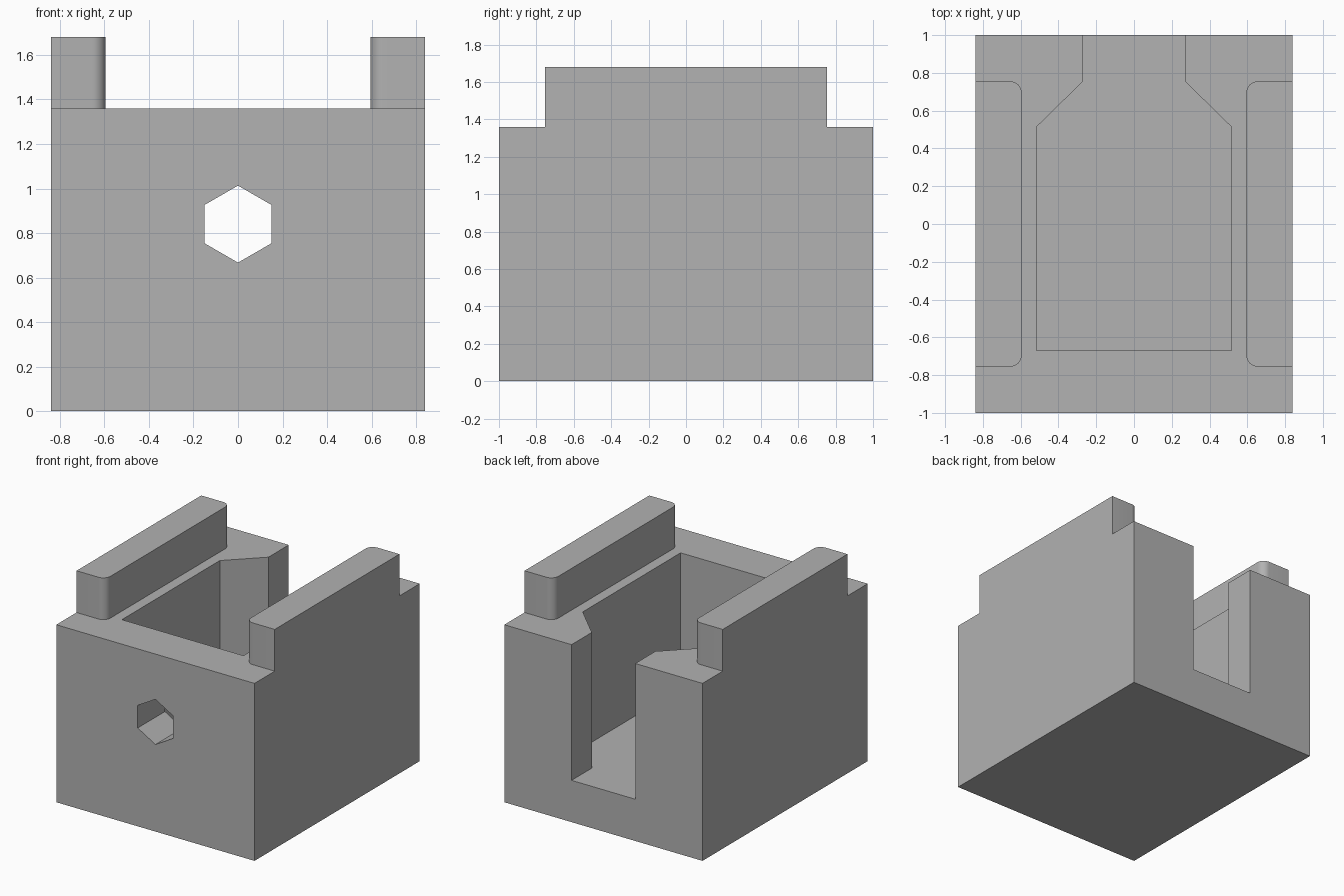
import bpy
import bmesh
from math import sin, cos, pi, radians
from mathutils import Matrix

cube = bpy.data.objects.get("Cube")
if cube:
    bpy.data.objects.remove(cube, do_unlink=True)

# Main dimensions
HALF_X, HALF_Y, HEIGHT = 0.84, 1.0, 1.68
SHOULDER, FLOOR = 1.36, 0.32
RAIL_X, RAIL_Y, RADIUS = 0.595, 0.755, 0.06
OUT = 1.3  # overshoot of cutters past the block

grey = bpy.data.materials.new("plain_grey")
grey.use_nodes = True
colour = (0.445, 0.445, 0.445, 1)
grey.diffuse_color = colour
grey.node_tree.nodes["Principled BSDF"].inputs["Base Color"].default_value = colour


def prism(name, outline, low, high, matrix=Matrix()):
    """Extrude a plan outline from low to high, then place it."""
    bm = bmesh.new()
    face = bm.faces.new([bm.verts.new((x, y, low)) for x, y in outline])
    top = bmesh.ops.extrude_face_region(bm, geom=[face])["geom"]
    verts = [v for v in top if isinstance(v, bmesh.types.BMVert)]
    bmesh.ops.translate(bm, verts=verts, vec=(0, 0, high - low))
    bmesh.ops.transform(bm, matrix=matrix, verts=bm.verts)
    bmesh.ops.recalc_face_normals(bm, faces=bm.faces)
    mesh = bpy.data.meshes.new(name)
    bm.to_mesh(mesh)
    bm.free()
    mesh.materials.append(grey)
    obj = bpy.data.objects.new(name, mesh)
    bpy.context.collection.objects.link(obj)
    return obj


def mirrored(half):
    """Close a right-hand outline with its mirror image across x = 0."""
    return half + [(-x, y) for x, y in reversed(half)]


# Solid block
body = prism("holder_body", mirrored([(HALF_X, -HALF_Y), (HALF_X, HALF_Y)]), 0, HEIGHT)

# Space around the two rails, with rounded inner rail corners
arc = [(RAIL_X + RADIUS * (1 - sin(a)), RAIL_Y - RADIUS * (1 - cos(a)))
       for a in (i * pi / 16 for i in range(9))]
upper = arc[::-1] + [(OUT, RAIL_Y), (OUT, OUT)]
upper = arc[::-1][::-1] + []
corner = sorted(arc)  # from the rail side to the rail end
half = [(OUT, -OUT), (OUT, -RAIL_Y)]
half += [(x, -y) for x, y in reversed(corner)] + corner
half += [(OUT, RAIL_Y), (OUT, OUT)]
rail_space = prism("rail_space_cutter", mirrored(half), SHOULDER, 2)

# Pocket that narrows to a slot through the back wall
pocket = prism("pocket_cutter", mirrored(
    [(0.515, -0.67), (0.515, 0.515), (0.27, RAIL_Y), (0.27, OUT)]), FLOOR, 2)

# Hexagonal hole through the front wall
hexagon = [(0.173 * sin(i * pi / 3), 0.173 * cos(i * pi / 3)) for i in range(6)]
hole = prism("hex_hole_cutter", hexagon, 0.4, OUT,
             Matrix.Translation((0, 0, 0.84)) @ Matrix.Rotation(pi / 2, 4, "X"))

# Cut the block
bpy.ops.object.select_all(action="DESELECT")
bpy.context.view_layer.objects.active = body
body.select_set(True)
for cutter in (rail_space, pocket, hole):
    cutter.hide_render = True
    mod = body.modifiers.new(cutter.name, "BOOLEAN")
    mod.operation = "DIFFERENCE"
    mod.solver = "EXACT"
    mod.object = cutter
    bpy.ops.object.modifier_apply(modifier=mod.name)
    bpy.data.objects.remove(cutter, do_unlink=True)

bpy.ops.object.shade_smooth_by_angle(angle=radians(30))
